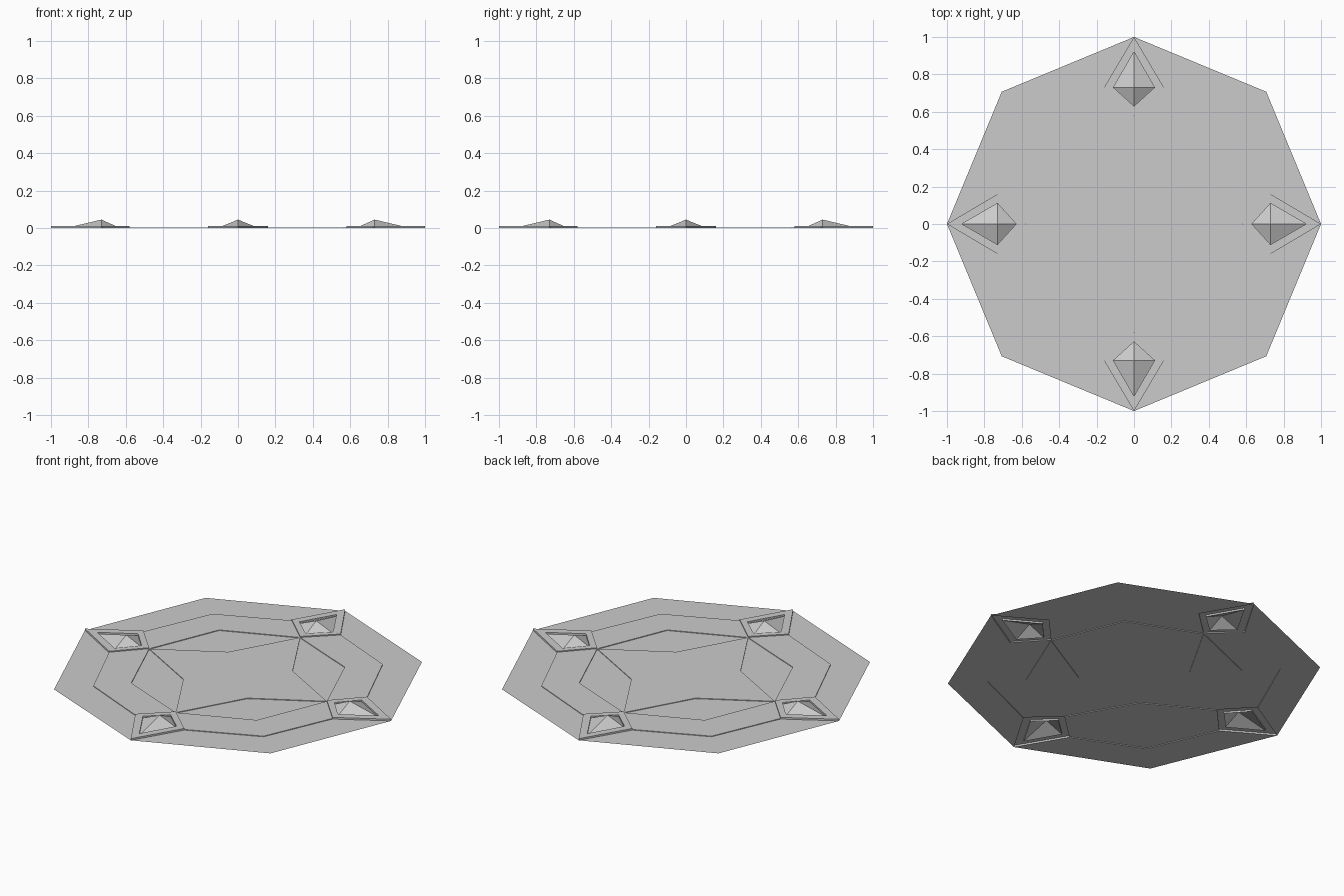
import bpy, bmesh, math
from mathutils import Matrix, Vector

if "Cube" in bpy.data.objects:
    bpy.data.objects.remove(bpy.data.objects["Cube"])

STEP, RIM, PEAK = 0.004, 0.01, 0.045   # inlay height, frame height, gem height

# Key points of one eighth of the pattern (around the +x axis, y >= 0)
P = dict(V=(1, 0), O=(.7071, .7071), K=(.73, .16), M=(.556, .556), T=(.58, 0),
         N=(.41, .41), S=(.21, .21), C=(0, 0), A=(.92, 0), B=(.73, .11), D=(.63, 0))


def flat(names, z):
    return [Vector((*P[n], z)) for n in names]


def wall(a, b, z0, z1):
    return flat(a + b, z0) + flat(b + a, z1)


def build(name, polys):
    """Repeat the eighth by mirroring and four turns, as one shell."""
    bm = bmesh.new()
    for k in range(4):
        turn = Matrix.Rotation(k * math.pi / 2, 4, 'Z')
        for side in (1, -1):
            for poly in polys:
                pts = [turn @ Vector((p.x, p.y * side, p.z)) for p in poly]
                if side < 0:
                    pts.reverse()
                bm.faces.new([bm.verts.new(p) for p in pts])
    bmesh.ops.remove_doubles(bm, verts=bm.verts, dist=1e-5)
    me = bpy.data.meshes.new(name)
    bm.to_mesh(me)
    bm.free()
    ob = bpy.data.objects.new(name, me)
    bpy.context.collection.objects.link(ob)
    return ob


# Octagonal plate: low rim, raised ring, low zone, raised star
build("plate", [
    flat("VOMK", 0), flat("KMNT", STEP), flat("TNS", 0), flat("TSC", STEP),
    wall("M", "K", 0, STEP)[::-1], wall("T", "N", 0, STEP)[::-1],
    wall("T", "S", 0, STEP),
])

# Kite-shaped frames at four corners
build("gem_frames", [
    flat("VKBA", RIM), flat("KTDB", RIM),
    wall("V", "K", 0, RIM)[::-1], wall("K", "T", STEP, RIM)[::-1],
    wall("A", "B", 0, RIM), wall("B", "D", 0, RIM),
])

# Faceted gems inside the frames
apex = [Vector((.73, 0, PEAK))]
build("gems", [flat("AB", 0) + apex, flat("BD", 0) + apex])
